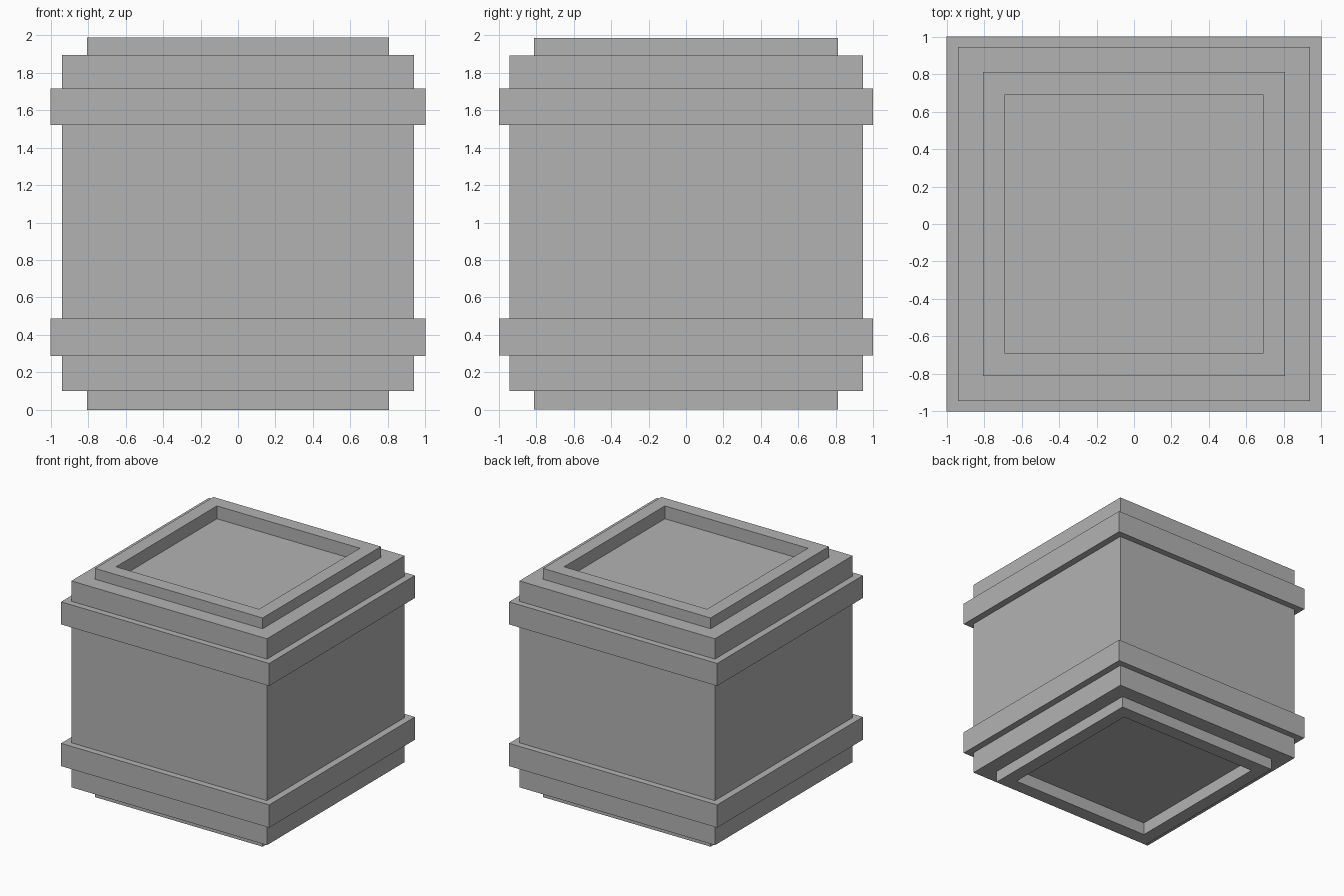
import bpy
import bmesh

old = bpy.data.objects.get("Cube")
if old:
    bpy.data.objects.remove(old, do_unlink=True)

# Single flat grey
grey = bpy.data.materials.new("grey")
grey.use_nodes = True
GREY = (0.45, 0.45, 0.45, 1)
grey.diffuse_color = GREY
grey.node_tree.nodes["Principled BSDF"].inputs["Base Color"].default_value = GREY


def finish(bm, name):
    bmesh.ops.recalc_face_normals(bm, faces=bm.faces)
    mesh = bpy.data.meshes.new(name)
    bm.to_mesh(mesh)
    bm.free()
    mesh.materials.append(grey)
    obj = bpy.data.objects.new(name, mesh)
    bpy.context.collection.objects.link(obj)


def loop(bm, half, z):
    """Rectangle of vertices at height z."""
    x, y = half
    return [bm.verts.new((sx * x, sy * y, z))
            for sx, sy in ((-1, -1), (1, -1), (1, 1), (-1, 1))]


def bridge(bm, a, b):
    for i in range(4):
        j = (i + 1) % 4
        bm.faces.new((a[i], a[j], b[j], b[i]))


def frame(name, outer, inner, z0, z1):
    """Square ring with a rectangular cross-section."""
    bm = bmesh.new()
    loops = [loop(bm, outer, z0), loop(bm, outer, z1),
             loop(bm, inner, z1), loop(bm, inner, z0)]
    for k in range(4):
        bridge(bm, loops[k], loops[(k + 1) % 4])
    finish(bm, name)


BODY = (0.94, 0.945)
RIM = (0.805, 0.812)
OPENING = (0.687, 0.692)
BAND = (1.0, 1.0)
BOTTOM, TOP = 0.10, 1.893

# Body with a shallow sunken panel at each end
bm = bmesh.new()
stack = [loop(bm, OPENING, BOTTOM + 0.01), loop(bm, OPENING, BOTTOM),
         loop(bm, BODY, BOTTOM), loop(bm, BODY, TOP),
         loop(bm, OPENING, TOP), loop(bm, OPENING, TOP - 0.018)]
for a, b in zip(stack, stack[1:]):
    bridge(bm, a, b)
bm.faces.new(stack[0])
bm.faces.new(stack[-1])
finish(bm, "body")

# Raised rims and encircling bands
frame("bottom_rim", RIM, OPENING, 0, BOTTOM)
frame("top_rim", RIM, OPENING, TOP, 1.987)
frame("lower_band", BAND, BODY, 0.289, 0.487)
frame("upper_band", BAND, BODY, 1.52, 1.716)
